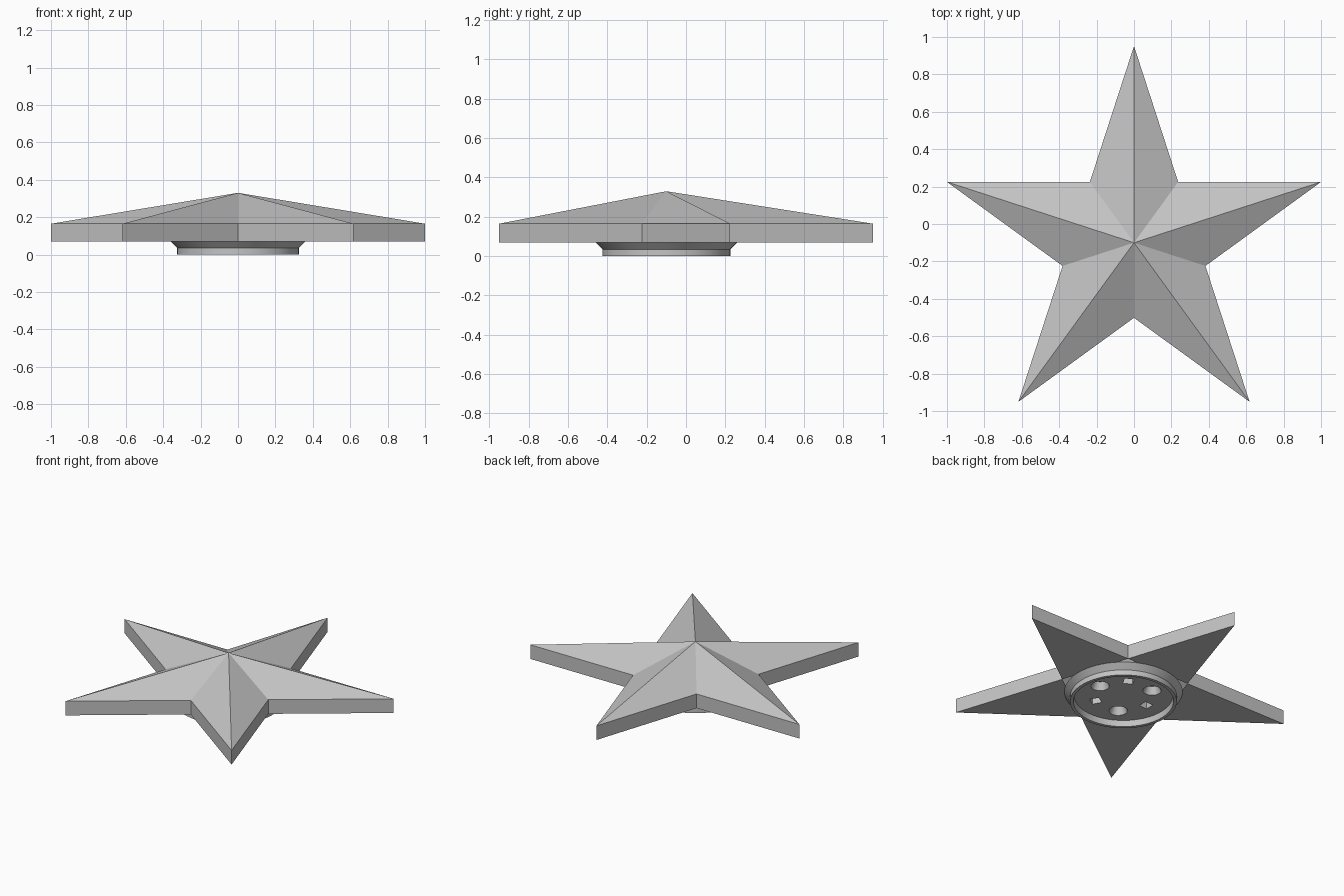
import bpy, bmesh, math
from mathutils import Matrix, Vector

cube = bpy.data.objects.get("Cube")
if cube:
    bpy.data.objects.remove(cube, do_unlink=True)

CENTRE = Vector((0, -0.1, 0))

grey = bpy.data.materials.new("plain grey")
grey.use_nodes = True
colour = (0.55, 0.55, 0.55, 1)
grey.diffuse_color = colour
grey.node_tree.nodes["Principled BSDF"].inputs["Base Color"].default_value = colour


def finish(name, bm):
    bmesh.ops.recalc_face_normals(bm, faces=bm.faces)
    mesh = bpy.data.meshes.new(name)
    bm.to_mesh(mesh)
    bm.free()
    mesh.materials.append(grey)
    obj = bpy.data.objects.new(name, mesh)
    obj.location = CENTRE
    bpy.context.collection.objects.link(obj)
    return obj


def polar(radius, degrees, z):
    a = math.radians(degrees)
    return Vector((radius * math.cos(a), radius * math.sin(a), z))


# Five-pointed star: upright rim, faceted peak, underside open behind the base
bm = bmesh.new()
radii = [1.0515, 0.4016] * 5
low, high = ([bm.verts.new(polar(r, 90 + 36 * i, z)) for i, r in enumerate(radii)]
             for z in (0.07, 0.165))
apex = bm.verts.new((0, 0, 0.33))
for i in range(10):
    j = (i + 1) % 10
    bm.faces.new((low[i], low[j], high[j], high[i]))
    bm.faces.new((high[i], high[j], apex))
    if i % 2 == 0:
        bm.faces.new((low[i], low[j], low[i - 1]))
finish("star_body", bm)

# Turned mounting base with a flared collar and a recessed floor
bm = bmesh.new()
profile = [(0, 0.04), (0.3, 0.04), (0.305, 0), (0.325, 0), (0.325, 0.035),
           (0.36, 0.07), (0.3, 0.14), (0, 0.14)]
verts = [bm.verts.new((r, 0, z)) for r, z in profile]
edges = [bm.edges.new(pair) for pair in zip(verts, verts[1:])]
bmesh.ops.spin(bm, geom=verts + edges, cent=(0, 0, 0), axis=(0, 0, 1),
               angle=math.tau, steps=64)
bmesh.ops.remove_doubles(bm, verts=bm.verts, dist=0.0001)
base = finish("mounting_base", bm)

# Pockets in the floor: three tapered round holes and three square sockets
bm = bmesh.new()
for k in range(3):
    bmesh.ops.create_cone(bm, cap_ends=True, segments=24, radius1=0.06, radius2=0.035,
                          depth=0.06,
                          matrix=Matrix.Translation(polar(0.185, 120 * k, 0.06)))
    turn = Matrix.Rotation(math.radians(60 + 120 * k), 4, 'Z')
    place = Matrix.Translation(polar(0.18, 60 + 120 * k, 0.07))
    bmesh.ops.create_cube(bm, size=0.08,
                          matrix=place @ turn @ Matrix.Diagonal((0.75, 0.75, 1, 1)))
cutter = finish("pocket_cutter", bm)
cutter.hide_render = True

mod = base.modifiers.new("pockets", 'BOOLEAN')
mod.operation = 'DIFFERENCE'
mod.solver = 'EXACT'
mod.object = cutter
bpy.ops.object.select_all(action='DESELECT')
bpy.context.view_layer.objects.active = base
base.select_set(True)
bpy.ops.object.modifier_apply(modifier=mod.name)
bpy.data.objects.remove(cutter, do_unlink=True)
bpy.ops.object.shade_smooth_by_angle(angle=math.radians(30))
